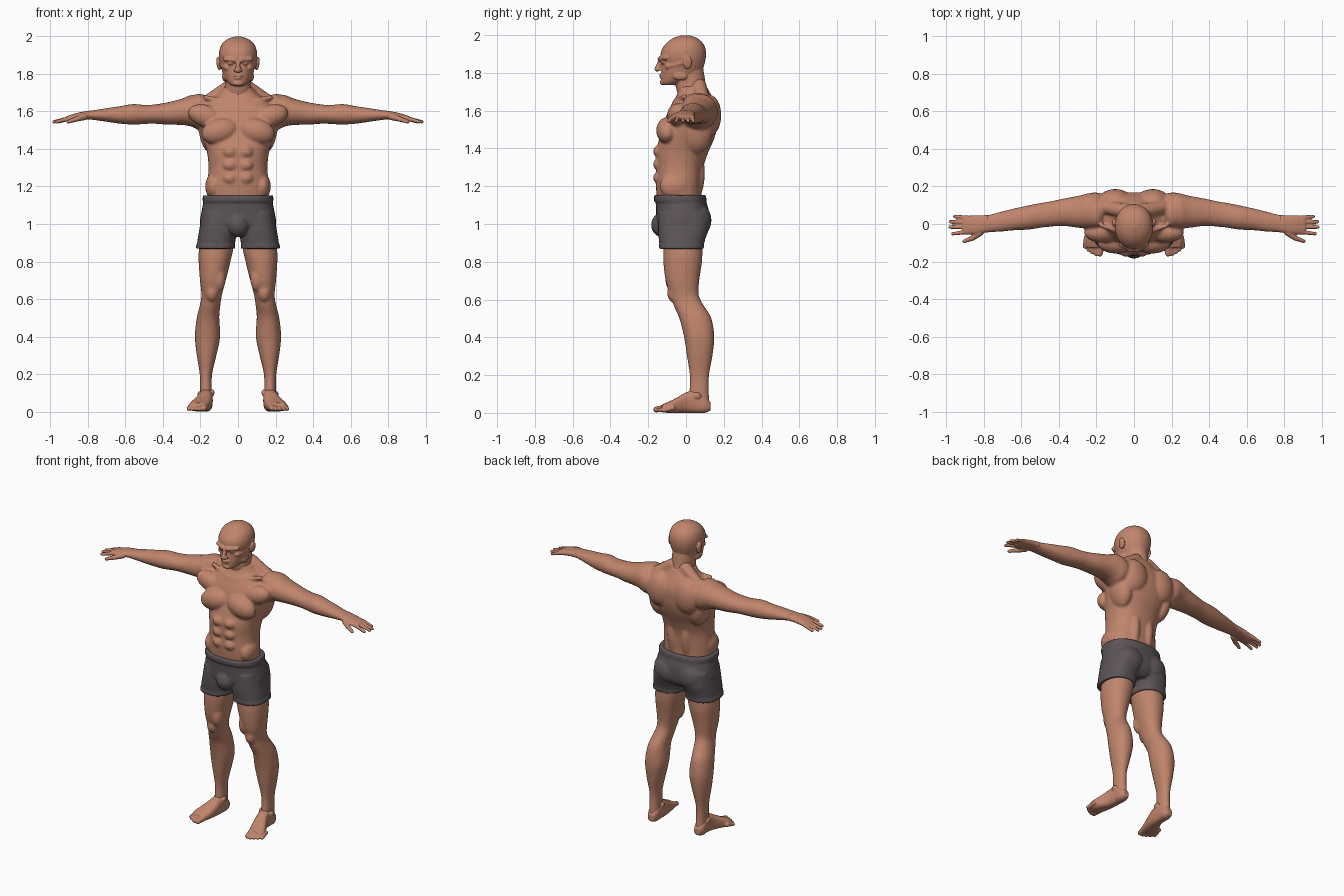
import bpy, bmesh, math
from mathutils import Vector, Matrix


def material(name, color):
    m = bpy.data.materials.new(name)
    m.diffuse_color = (*color, 1)
    return m


SKIN = material("tan skin", (0.53, 0.235, 0.15))
CLOTH = material("charcoal cloth", (0.11, 0.09, 0.095))


def catmull(a, b, c, d, t):
    return 0.5 * (2 * b + (c - a) * t + (2 * a - 5 * b + 4 * c - d) * t * t
                  + (3 * b - a - 3 * c + d) * t ** 3)


def loft(bm, axis, rows, n=2.3, seg=32, steps=3):
    """Closed tube through rows of (t, u0, u1, v0, v1) extents across an axis."""
    fine = []
    for i in range(len(rows) - 1):
        quad = [rows[max(0, min(len(rows) - 1, i + k))] for k in (-1, 0, 1, 2)]
        fine += [[catmull(*p, s / steps) for p in zip(*quad)] for s in range(steps)]
    fine.append(rows[-1])
    rings = []
    for t, u0, u1, v0, v1 in fine:
        ring = []
        for k in range(seg):
            a = math.tau * k / seg
            c, s = math.cos(a), math.sin(a)
            u = (u0 + u1) / 2 + (u1 - u0) / 2 * math.copysign(abs(c) ** (2 / n), c)
            v = (v0 + v1) / 2 + (v1 - v0) / 2 * math.copysign(abs(s) ** (2 / n), s)
            co = {"z": (u, v, t), "x": (t, u, v), "y": (v, t, u)}[axis]
            ring.append(bm.verts.new(co))
        rings.append(ring)
    for r, q in zip(rings, rings[1:]):
        for k in range(seg):
            j = (k + 1) % seg
            bm.faces.new((r[k], r[j], q[j], q[k]))
    bm.faces.new(rings[0][::-1])
    bm.faces.new(rings[-1])


def centred(rows):
    return [(t, -w, w, a, b) for t, w, a, b in rows]


def blob(bm, centre, radii, tilt=0):
    m = (Matrix.Translation(centre) @ Matrix.Rotation(tilt, 4, "Y")
         @ Matrix.Diagonal((*radii, 1)))
    bmesh.ops.create_icosphere(bm, subdivisions=3, radius=1, matrix=m)


def rod(bm, p, q, r0, r1, count=10):
    for i in range(count):
        t = i / (count - 1)
        r = r0 + (r1 - r0) * t
        blob(bm, Vector(p).lerp(Vector(q), t), (r, r, r))


def mirror(bm):
    geom = bmesh.ops.duplicate(bm, geom=bm.verts[:] + bm.edges[:] + bm.faces[:])["geom"]
    for v in geom:
        if isinstance(v, bmesh.types.BMVert):
            v.co.x *= -1


def fuse(name, bm, mat, voxel, smooth):
    """Weld the overlapping masses into one smooth skin."""
    bmesh.ops.recalc_face_normals(bm, faces=bm.faces[:])
    me = bpy.data.meshes.new(name)
    bm.to_mesh(me)
    bm.free()
    me.materials.append(mat)
    me.polygons.foreach_set("use_smooth", [True] * len(me.polygons))
    ob = bpy.data.objects.new(name, me)
    bpy.context.collection.objects.link(ob)
    r = ob.modifiers.new("weld", "REMESH")
    r.mode = "VOXEL"
    r.voxel_size = voxel
    r.use_smooth_shade = True
    s = ob.modifiers.new("soften", "SMOOTH")
    s.factor = 0.5
    s.iterations = smooth
    return ob


# Body: arms, legs and muscle masses on one side
bm = bmesh.new()
loft(bm, "x", [(.13, -.02, .15, 1.52, 1.65), (.2, -.03, .168, 1.5, 1.685),
               (.25, -.025, .162, 1.52, 1.688), (.3, -.02, .15, 1.528, 1.668),
               (.38, -.01, .135, 1.53, 1.648), (.45, -.015, .12, 1.535, 1.637),
               (.5, -.02, .112, 1.533, 1.635), (.56, -.03, .1, 1.53, 1.64),
               (.63, -.033, .085, 1.535, 1.628), (.7, -.04, .068, 1.545, 1.618),
               (.77, -.045, .05, 1.555, 1.607), (.83, -.05, .045, 1.56, 1.6)], 2.1)
loft(bm, "z", [(.98, .02, .19, -.12, .09), (.87, .025, .208, -.12, .087),
               (.8, .04, .21, -.12, .085), (.7, .065, .203, -.108, .07),
               (.62, .086, .195, -.082, .068), (.56, .095, .205, -.062, .1),
               (.5, .1, .22, -.035, .135), (.4, .095, .23, -.01, .15),
               (.3, .115, .22, .005, .14), (.2, .138, .204, .02, .122),
               (.12, .14, .202, .018, .12), (.05, .138, .203, .01, .125)], 2.15)
blob(bm, (.14, -.065, .635), (.035, .035, .05))            # kneecap
blob(bm, (.1, -.07, .71), (.035, .04, .07))                # inner thigh
blob(bm, (.098, -.1, 1.495), (.1, .058, .068), .25)        # chest
blob(bm, (.17, -.045, 1.575), (.1, .055, .06), -.3)        # outer chest
blob(bm, (.1, .125, 1.575), (.09, .062, .11))              # shoulder blade
blob(bm, (.15, .055, 1.49), (.058, .085, .12), .15)        # side of back
blob(bm, (.05, .045, 1.27), (.04, .055, .15))              # lower back
blob(bm, (.13, -.06, 1.2), (.045, .08, .07))               # flank
blob(bm, (.205, .06, 1.645), (.05, .075, .05))             # shoulder cap
rod(bm, (.02, -.06, 1.645), (.17, -.01, 1.675), .014, .014)  # collarbone
rod(bm, (.045, .07, 1.73), (.16, .09, 1.655), .04, .035)   # neck slope
for z in (1.385, 1.315, 1.245):
    blob(bm, (.042, -.145, z), (.038, .029, .032))         # stomach
mirror(bm)
# Torso core
loft(bm, "z", centred([(1.05, .16, -.14, .09), (1.15, .163, -.155, .083),
                       (1.22, .163, -.16, .085), (1.3, .157, -.158, .092),
                       (1.38, .165, -.16, .118), (1.44, .183, -.145, .145),
                       (1.5, .2, -.125, .163), (1.55, .208, -.112, .168),
                       (1.6, .205, -.093, .168), (1.65, .17, -.068, .15),
                       (1.69, .11, -.045, .13), (1.73, .075, -.04, .108)]))
fuse("body", bm, SKIN, .0075, 6)

# Head and neck
bm = bmesh.new()
blob(bm, (.104, .008, 1.855), (.011, .024, .036), .15)     # ear
rod(bm, (.016, -.137, 1.874), (.07, -.11, 1.88), .014, .012)  # brow
rod(bm, (.06, -.095, 1.835), (.088, -.03, 1.85), .016, .012)  # cheekbone
blob(bm, (.038, -.12, 1.856), (.017, .013, .009))          # eye
blob(bm, (.013, -.146, 1.818), (.011, .013, .009))         # nostril
blob(bm, (.07, -.03, 1.785), (.015, .04, .025))            # jaw corner
mirror(bm)
loft(bm, "z", centred([(1.62, .085, -.03, .12), (1.68, .083, -.042, .122),
                       (1.73, .071, -.055, .106), (1.77, .069, -.055, .1),
                       (1.83, .07, -.05, .09)]), 2)
loft(bm, "z", centred([(1.735, .032, -.122, -.06), (1.752, .052, -.132, -.01),
                       (1.785, .074, -.132, .06), (1.82, .086, -.13, .088),
                       (1.855, .096, -.128, .1), (1.89, .102, -.135, .106),
                       (1.925, .1, -.128, .104), (1.96, .086, -.102, .088),
                       (1.985, .057, -.066, .058), (1.999, .02, -.024, .02)]), 2.1)
rod(bm, (0, -.134, 1.87), (0, -.153, 1.82), .011, .014)    # nose
blob(bm, (0, -.13, 1.79), (.028, .013, .006))              # upper lip
blob(bm, (0, -.128, 1.777), (.024, .013, .006))            # lower lip
blob(bm, (0, -.122, 1.75), (.028, .017, .015))             # chin
fuse("head", bm, SKIN, .0045, 3)

# Hands
bm = bmesh.new()
loft(bm, "x", [(.78, -.043, .048, 1.557, 1.605), (.82, -.05, .046, 1.557, 1.6),
               (.86, -.056, .045, 1.552, 1.592), (.9, -.056, .044, 1.546, 1.58),
               (.915, -.05, .04, 1.548, 1.574)], 2.4)
for y0, y1, tip in ((.034, .04, .965), (.01, .012, .988), (-.016, -.017, .99), (-.043, -.052, .975)):
    rod(bm, (.895, y0, 1.565), (tip - .009, y1, 1.545), .0125, .0095)
rod(bm, (.82, -.045, 1.572), (.86, -.075, 1.56), .019, .014)  # thumb base
rod(bm, (.86, -.075, 1.56), (.905, -.092, 1.545), .014, .01)  # thumb
mirror(bm)
fuse("hands", bm, SKIN, .0045, 2)

# Feet
bm = bmesh.new()
loft(bm, "y", [(.13, .012, .055, .15, .19), (.1, .0, .09, .137, .205),
               (.05, .0, .12, .135, .207), (.0, .0, .108, .135, .217),
               (-.05, .0, .08, .142, .242), (-.09, .0, .06, .152, .26),
               (-.125, .002, .046, .162, .255)], 2.6)
for i in range(5):
    x = .182 + .02 * i
    r = .016 if i == 0 else .0115
    y = (-.158, -.16, -.15, -.137, -.12)[i]
    rod(bm, (x - .008, y + .05, .026), (x, y, r + .002), r + .002, r)
blob(bm, (.137, .05, .1), (.012, .02, .018))               # inner ankle
blob(bm, (.205, .06, .09), (.012, .02, .018))              # outer ankle
mirror(bm)
fuse("feet", bm, SKIN, .005, 2)

# Shorts
bm = bmesh.new()
loft(bm, "z", [(1.06, 0, .192, -.145, .12), (.98, .0, .205, -.148, .122),
               (.92, .012, .215, -.144, .102), (.868, .02, .222, -.138, .09)], 2.4)
loft(bm, "z", [(.888, .014, .223, -.143, .096), (.868, .016, .225, -.143, .095)], 2.4)  # hem
blob(bm, (.085, .068, 1.02), (.09, .067, .085))            # seat
mirror(bm)
loft(bm, "z", centred([(.935, .06, -.11, .08), (.965, .16, -.135, .11),
                       (1.0, .202, -.155, .122), (1.06, .196, -.158, .122),
                       (1.11, .186, -.16, .11), (1.15, .18, -.163, .098)]), 2.4)
loft(bm, "z", centred([(1.118, .188, -.168, .108), (1.135, .189, -.17, .108),
                       (1.153, .187, -.168, .104)]), 2.4)  # waistband
blob(bm, (0, -.125, .995), (.06, .06, .065))               # front pouch
fuse("shorts", bm, CLOTH, .006, 4)
